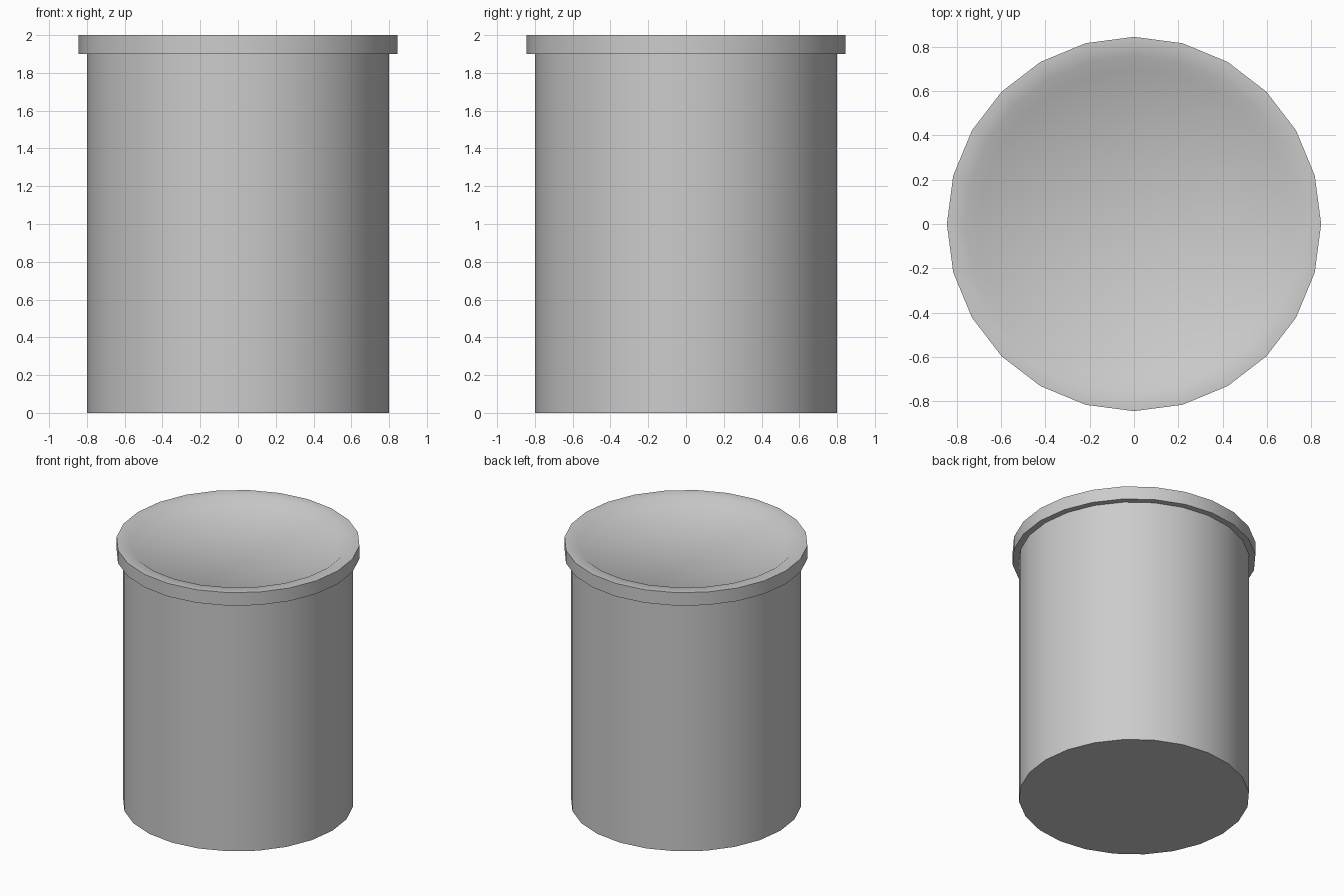
import bpy, bmesh, math

if "Cube" in bpy.data.objects:
    bpy.data.objects.remove(bpy.data.objects["Cube"])

SIDES = 24


def lathe(name, profile):
    """Spin a (radius, z) profile into a solid; radius 0 becomes a pole."""
    bm = bmesh.new()
    rings = []
    for r, z in profile:
        if r == 0:
            rings.append([bm.verts.new((0, 0, z))] * SIDES)
        else:
            rings.append([bm.verts.new((r * math.cos(2 * math.pi * i / SIDES),
                                        r * math.sin(2 * math.pi * i / SIDES), z))
                          for i in range(SIDES)])
    for a, b in zip(rings, rings[1:]):
        for i in range(SIDES):
            j = (i + 1) % SIDES
            bm.faces.new(list(dict.fromkeys((a[i], a[j], b[j], b[i]))))
    bmesh.ops.recalc_face_normals(bm, faces=bm.faces)
    mesh = bpy.data.meshes.new(name)
    bm.to_mesh(mesh)
    bm.free()
    obj = bpy.data.objects.new(name, mesh)
    bpy.context.collection.objects.link(obj)
    bpy.ops.object.select_all(action='DESELECT')
    obj.select_set(True)
    bpy.context.view_layer.objects.active = obj
    bpy.ops.object.shade_smooth_by_angle(angle=math.radians(50))
    return obj


# Straight body with its top closed inside the rim
lathe("canister_body", [(0, 0), (0.80, 0), (0.80, 1.90)])

# Overhanging rim with a flat lip and a shallow recessed panel
lathe("recessed_lid", [(0.80, 1.90), (0.845, 1.90), (0.845, 2.0), (0.76, 2.0),
                       (0.70, 1.955), (0, 1.955)])
